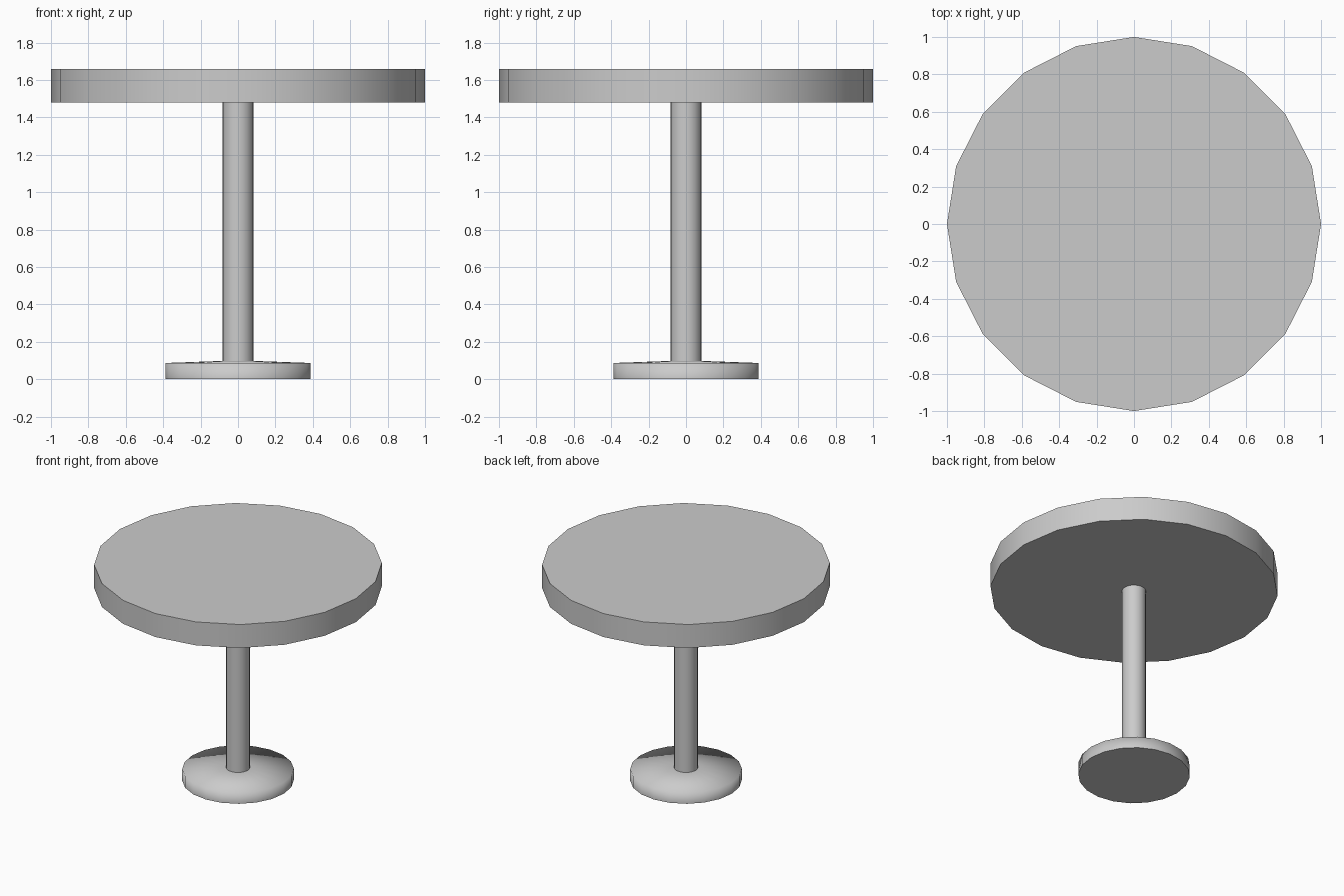
import bpy, bmesh, math

if "Cube" in bpy.data.objects:
    bpy.data.objects.remove(bpy.data.objects["Cube"])

SIDES = 20


def lathe(name, profile, sharp_angle):
    """Revolve (radius, z) points around z, capping both ends."""
    bm = bmesh.new()
    rings = []
    for r, z in profile:
        rings.append([bm.verts.new((r * math.cos(2 * math.pi * i / SIDES),
                                    r * math.sin(2 * math.pi * i / SIDES), z))
                      for i in range(SIDES)])
    for low, high in zip(rings, rings[1:]):
        for i in range(SIDES):
            j = (i + 1) % SIDES
            bm.faces.new((low[i], low[j], high[j], high[i])).smooth = True
    for cap in (rings[0][::-1], rings[-1]):
        bm.faces.new(cap)
        # Keep the flat end caps crisp
        for i in range(SIDES):
            bm.edges.get((cap[i], cap[(i + 1) % SIDES])).smooth = False
    bm.normal_update()
    for e in bm.edges:
        if e.calc_face_angle(0) > sharp_angle:
            e.smooth = False
    mesh = bpy.data.meshes.new(name)
    bm.to_mesh(mesh)
    bm.free()
    obj = bpy.data.objects.new(name, mesh)
    bpy.context.collection.objects.link(obj)
    return obj


# Round table top with crisp rim
lathe("table_top", [(1.0, 1.48), (1.0, 1.66)], math.radians(30))

# Central column
lathe("column", [(0.083, 0.09), (0.083, 1.48)], math.radians(30))

# Foot with a softly shaded rim and a slightly raised middle
lathe("foot", [(0.388, 0.0), (0.388, 0.087), (0.083, 0.098)], math.radians(100))
